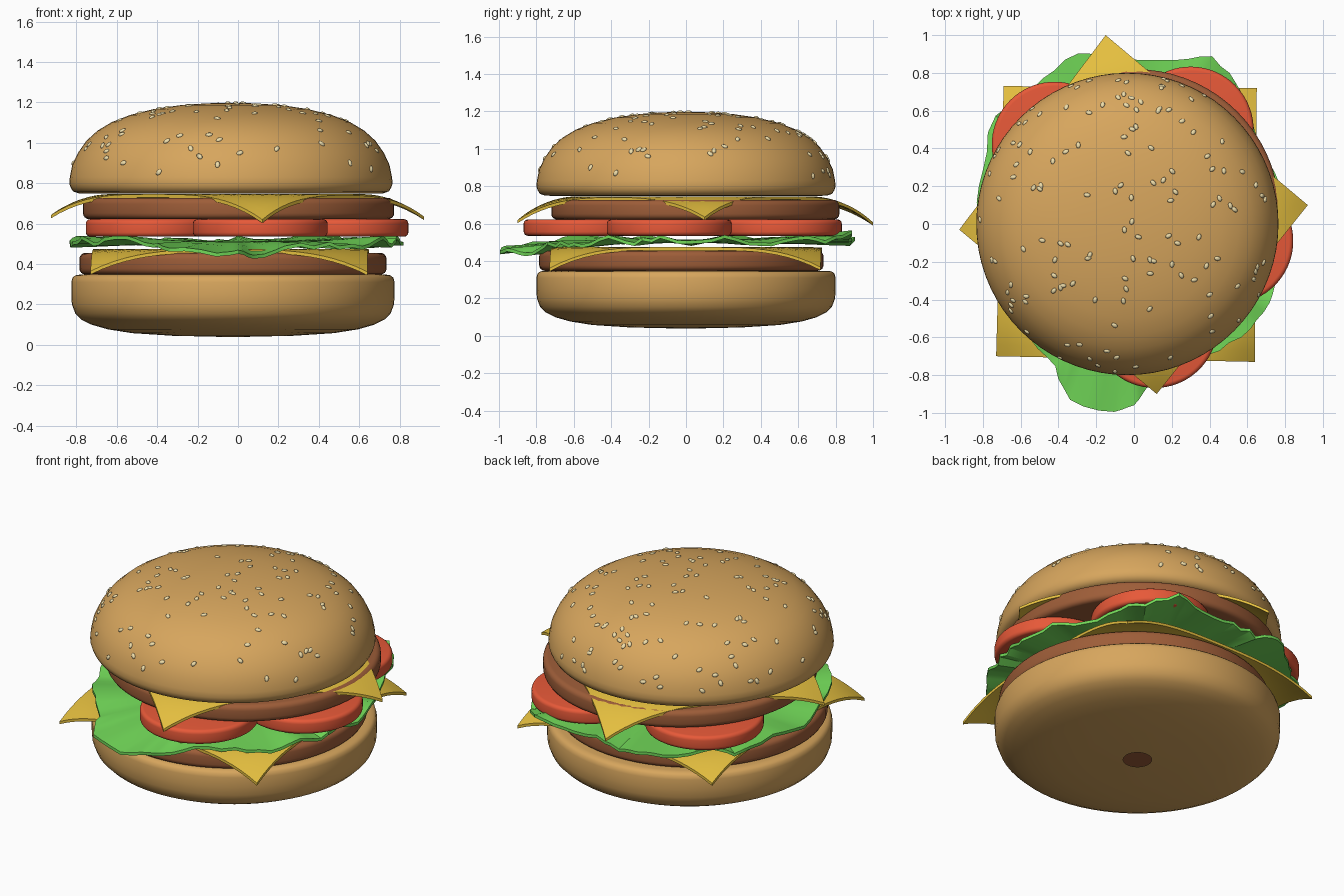
import bpy, bmesh, math, random
from mathutils import Vector, Matrix

if "Cube" in bpy.data.objects:
    bpy.data.objects.remove(bpy.data.objects["Cube"])

random.seed(4)


def material(name, r, g, b):
    m = bpy.data.materials.new(name)
    m.diffuse_color = (r, g, b, 1)
    m.use_nodes = True
    m.node_tree.nodes["Principled BSDF"].inputs["Base Color"].default_value = m.diffuse_color
    return m


BUN = material("bun", 0.68, 0.38, 0.11)
PATTY = material("patty", 0.34, 0.11, 0.04)
CHEESE = material("cheese", 0.78, 0.52, 0.05)
LETTUCE = material("lettuce", 0.17, 0.70, 0.10)
TOMATO = material("tomato", 0.80, 0.10, 0.04)
SEED = material("seed", 0.85, 0.72, 0.40)


def finish(name, bm, mat, angle=35):
    bmesh.ops.recalc_face_normals(bm, faces=bm.faces)
    me = bpy.data.meshes.new(name)
    bm.to_mesh(me)
    bm.free()
    me.materials.append(mat)
    ob = bpy.data.objects.new(name, me)
    bpy.context.collection.objects.link(ob)
    bpy.ops.object.select_all(action='DESELECT')
    ob.select_set(True)
    bpy.context.view_layer.objects.active = ob
    bpy.ops.object.shade_smooth_by_angle(angle=math.radians(angle))
    return ob


def lathe(name, profile, center, mat, n=72):
    bm = bmesh.new()
    cx, cy = center
    rings = [[bm.verts.new((cx + r * math.cos(math.tau * i / n), cy + r * math.sin(math.tau * i / n), z))
              for i in range(n)] for r, z in profile]
    for a, b in zip(rings, rings[1:]):
        for i in range(n):
            j = (i + 1) % n
            bm.faces.new((a[i], a[j], b[j], b[i]))
    bmesh.ops.remove_doubles(bm, verts=bm.verts, dist=1e-5)
    return finish(name, bm, mat, 50)


def disc(name, center, r, z0, z1, bevel, mat):
    # round slab with a softened rim
    arc = [(r - bevel + bevel * math.cos(math.radians(a)), bevel * math.sin(math.radians(a)))
           for a in (0, 22, 45, 68, 90)]
    prof = [(0, z0)] + [(x, z0 + bevel - y) for x, y in reversed(arc)]
    prof += [(x, z1 - bevel + y) for x, y in arc] + [(0, z1)]
    return lathe(name, prof, center, mat)


# buns (lower one is open in the middle of its underside)
lathe("bottom_bun", [(0.08, 0.04), (0.30, 0.045), (0.50, 0.058), (0.62, 0.077), (0.70, 0.10), (0.75, 0.125),
                     (0.78, 0.155), (0.797, 0.20), (0.80, 0.25), (0.80, 0.31), (0.794, 0.332),
                     (0.78, 0.344), (0.755, 0.348), (0.70, 0.348)], (-0.025, 0), BUN)
dome = [(0.797, 0.83), (0.785, 0.89), (0.757, 0.95), (0.715, 1.01), (0.66, 1.06), (0.59, 1.102),
        (0.50, 1.137), (0.38, 1.167), (0.25, 1.186), (0.12, 1.195), (0, 1.198)]
lathe("top_bun", [(0, 0.748), (0.70, 0.748), (0.755, 0.75), (0.782, 0.76), (0.794, 0.78), (0.80, 0.80)] + dome,
      (-0.035, 0), BUN)

# patties
disc("lower_patty", (-0.025, -0.025), 0.76, 0.348, 0.455, 0.03, PATTY)
disc("upper_patty", (0.003, 0.05), 0.77, 0.622, 0.727, 0.03, PATTY)

# tomato slices
for k, c in enumerate([(0.11, -0.535), (0.51, -0.09), (0.30, 0.50), (-0.42, 0.42)]):
    disc(f"tomato_slice_{k + 1}", c, 0.333, 0.535, 0.622, 0.022, TOMATO)


# cheese slices, corners drooping over the patties
def cheese(name, corners, z, start, k):
    a, b, c, d = [Vector(p) for p in corners]
    mid = (a + b + c + d) / 4
    bm = bmesh.new()
    bmesh.ops.create_grid(bm, x_segments=24, y_segments=24, size=1)
    for v in bm.verts:
        s, t = (v.co.x + 1) / 2, (v.co.y + 1) / 2
        p = a.lerp(b, s).lerp(d.lerp(c, s), t)
        v.co = (p.x, p.y, z - k * max(0, (p - mid).length - start) ** 2)
    ret = bmesh.ops.duplicate(bm, geom=bm.verts[:] + bm.edges[:] + bm.faces[:])
    for g in ret["geom"]:
        if isinstance(g, bmesh.types.BMVert):
            g.co.z -= 0.017
    bmesh.ops.bridge_loops(bm, edges=[e for e in bm.edges if e.is_boundary])
    finish(name, bm, CHEESE)


cheese("lower_cheese", [(-0.73, -0.70), (0.64, -0.73), (0.65, 0.72), (-0.69, 0.73)], 0.474, 0.69, 1.2)
cheese("upper_cheese", [(0.12, -0.90), (0.92, 0.10), (-0.15, 1.0), (-0.925, -0.03)], 0.746, 0.62, 1.15)

# lettuce leaf: angle, radius and height along the ragged rim
rim = [(0, 0.82, 0.50), (15, 0.80, 0.53), (30, 0.79, 0.49), (45, 0.84, 0.52), (54, 0.92, 0.50), (65, 0.98, 0.555),
       (75, 0.90, 0.52), (90, 0.87, 0.53), (100, 0.89, 0.49), (108, 0.95, 0.52), (122, 0.91, 0.50),
       (135, 0.88, 0.53), (142, 0.93, 0.50), (160, 0.85, 0.53), (178, 0.83, 0.49), (195, 0.80, 0.53),
       (210, 0.80, 0.50), (228, 0.82, 0.53), (241, 0.86, 0.49), (250, 0.99, 0.47), (264, 1.0, 0.445),
       (270, 0.96, 0.46), (275, 0.86, 0.435), (287, 0.79, 0.48), (304, 0.81, 0.50), (318, 0.83, 0.48),
       (330, 0.83, 0.53), (340, 0.81, 0.49), (350, 0.80, 0.53), (360, 0.82, 0.50)]
cols = []
for (a0, r0, z0), (a1, r1, z1) in zip(rim, rim[1:]):
    for f in (0, 1 / 3, 2 / 3):
        j = random.uniform(-1, 1) if f else 0
        cols.append((math.radians(a0 + (a1 - a0) * f), r0 + (r1 - r0) * f + 0.012 * j,
                     z0 + (z1 - z0) * f + 0.014 * j))
bm = bmesh.new()
layers = []
for dz in (0.009, -0.009):
    rings = []
    for f, w in ((0.3, 0), (0.55, 0.1), (0.72, 0.4), (0.86, 0.75), (1, 1)):
        rings.append([bm.verts.new((r * f * math.cos(a), r * f * math.sin(a), 0.505 + (z - 0.505) * w + dz))
                      for a, r, z in cols])
    bm.faces.new(rings[0])
    layers.append(rings)
n = len(cols)
strips = [p for rings in layers for p in zip(rings, rings[1:])] + [(layers[0][-1], layers[1][-1])]
for lo, hi in strips:
    for i in range(n):
        j = (i + 1) % n
        bm.faces.new((lo[i], lo[j], hi[j], hi[i]))
finish("lettuce", bm, LETTUCE, 30)

# sesame seeds scattered evenly over the dome
bm = bmesh.new()
count = 0
while count < 135:
    k = random.randrange(len(dome) - 1)
    (r0, z0), (r1, z1) = dome[k], dome[k + 1]
    slope = Vector((r1 - r0, z1 - z0))
    f = random.random()
    r, z = r0 + slope.x * f, z0 + slope.y * f
    if random.random() > r * slope.length / 0.075 or z < 0.85:
        continue
    a = random.uniform(0, math.tau)
    nr, nz = slope.y, -slope.x
    normal = Vector((nr * math.cos(a), nr * math.sin(a), nz)).normalized()
    place = Matrix.Translation((r * math.cos(a) - 0.035, r * math.sin(a), z))
    turn = normal.to_track_quat('Z', 'Y').to_matrix().to_4x4() @ Matrix.Rotation(random.uniform(0, 6.3), 4, 'Z')
    bmesh.ops.create_uvsphere(bm, u_segments=10, v_segments=6, radius=1,
                              matrix=place @ turn @ Matrix.Diagonal((0.018, 0.012, 0.008, 1)))
    count += 1
finish("sesame_seeds", bm, SEED, 60)
